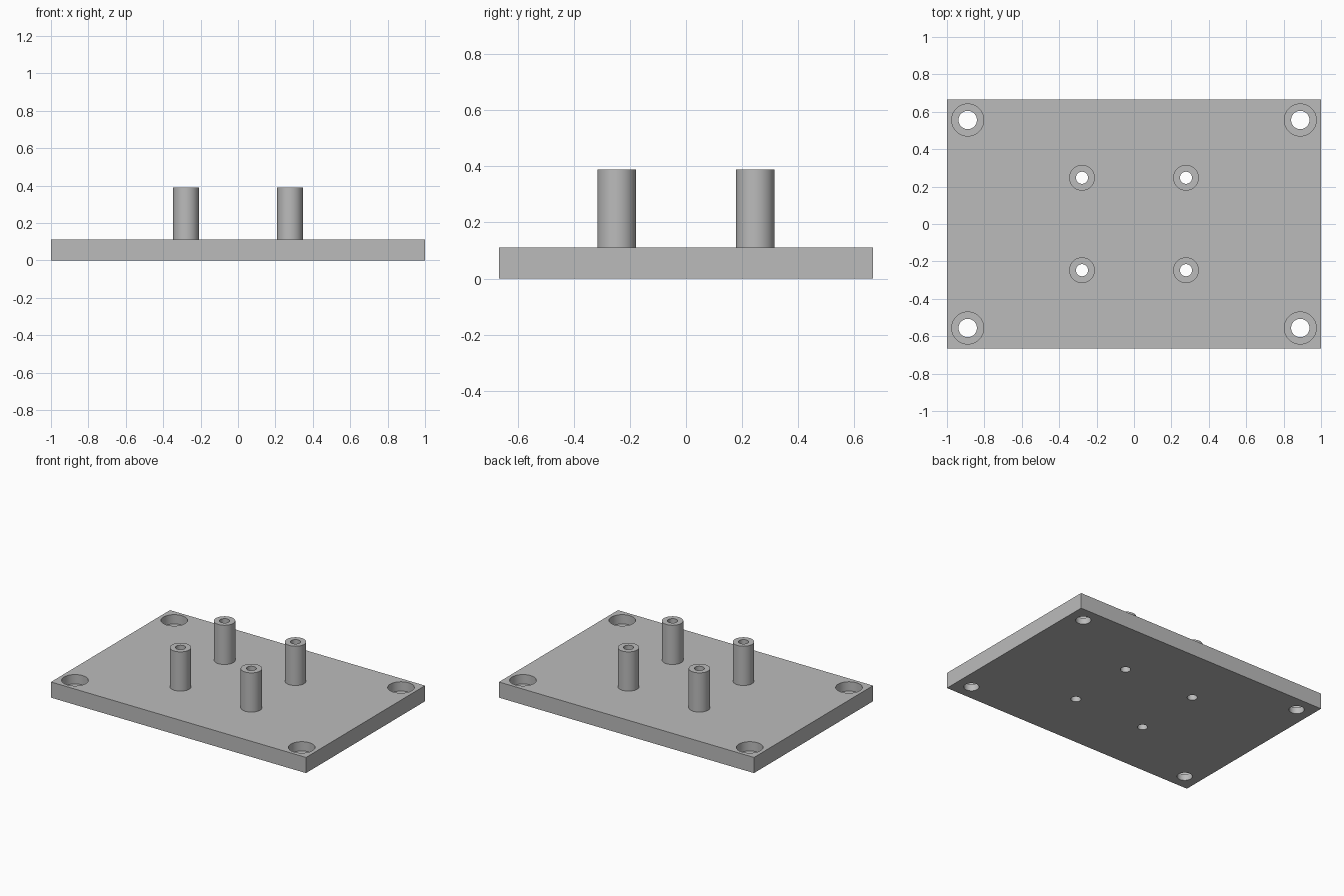
import bpy, bmesh, math

if "Cube" in bpy.data.objects:
    bpy.data.objects.remove(bpy.data.objects["Cube"])

SIDES = 48
PLATE_X, PLATE_Y, PLATE_T = 2.0, 1.333, 0.111
POST_TOP, POST_R, BORE_R = 0.389, 0.0687, 0.0325
CORNER_R, RECESS_R, RECESS_Z = 0.049, 0.0856, 0.045
CORNERS = [(sx * 0.889, sy * 0.556) for sx in (-1, 1) for sy in (-1, 1)]
POSTS = [(sx * 0.278, sy * 0.247) for sx in (-1, 1) for sy in (-1, 1)]

grey = bpy.data.materials.new("plain grey")
grey.diffuse_color = (0.5, 0.5, 0.5, 1)
grey.use_nodes = True
grey.node_tree.nodes["Principled BSDF"].inputs["Base Color"].default_value = grey.diffuse_color


def add_lathe(bm, profile, centre, capped):
    """Spin a (radius, z) profile about a vertical axis; cap both ends if asked."""
    rings = []
    for r, z in profile:
        rings.append([bm.verts.new((centre[0] + r * math.cos(2 * math.pi * i / SIDES),
                                    centre[1] + r * math.sin(2 * math.pi * i / SIDES), z))
                      for i in range(SIDES)])
    for a, b in zip(rings, rings[1:]):
        for i in range(SIDES):
            j = (i + 1) % SIDES
            bm.faces.new((a[i], a[j], b[j], b[i]))
    if capped:
        bm.faces.new(rings[0][::-1])
        bm.faces.new(rings[-1])


def make_object(name, bm):
    mesh = bpy.data.meshes.new(name)
    bm.to_mesh(mesh)
    bm.free()
    mesh.materials.append(grey)
    ob = bpy.data.objects.new(name, mesh)
    bpy.context.collection.objects.link(ob)
    return ob


def select_only(ob):
    bpy.ops.object.select_all(action='DESELECT')
    ob.select_set(True)
    bpy.context.view_layer.objects.active = ob


# Flat base plate
bm = bmesh.new()
bmesh.ops.create_cube(bm, size=1)
for v in bm.verts:
    v.co = (v.co.x * PLATE_X, v.co.y * PLATE_Y, (v.co.z + 0.5) * PLATE_T)
plate = make_object("base_plate", bm)

# Counterbored corner holes and straight holes below the posts
bm = bmesh.new()
for c in CORNERS:
    add_lathe(bm, [(CORNER_R, -0.1), (CORNER_R, RECESS_Z),
                   (RECESS_R, RECESS_Z), (RECESS_R, 0.2)], c, True)
for c in POSTS:
    add_lathe(bm, [(BORE_R, -0.1), (BORE_R, 0.2)], c, True)
cutter = make_object("hole_cutter", bm)
cutter.hide_render = True

cut = plate.modifiers.new("holes", 'BOOLEAN')
cut.operation = 'DIFFERENCE'
cut.solver = 'EXACT'
cut.object = cutter
select_only(plate)
bpy.ops.object.modifier_apply(modifier=cut.name)
bpy.data.objects.remove(cutter)
bpy.ops.object.shade_smooth_by_angle(angle=math.radians(30))

# Hollow standoff posts
for n, c in enumerate(POSTS, 1):
    bm = bmesh.new()
    add_lathe(bm, [(POST_R, PLATE_T), (POST_R, POST_TOP),
                   (BORE_R, POST_TOP), (BORE_R, PLATE_T)], c, False)
    post = make_object(f"standoff_post_{n}", bm)
    select_only(post)
    bpy.ops.object.shade_smooth_by_angle(angle=math.radians(30))
